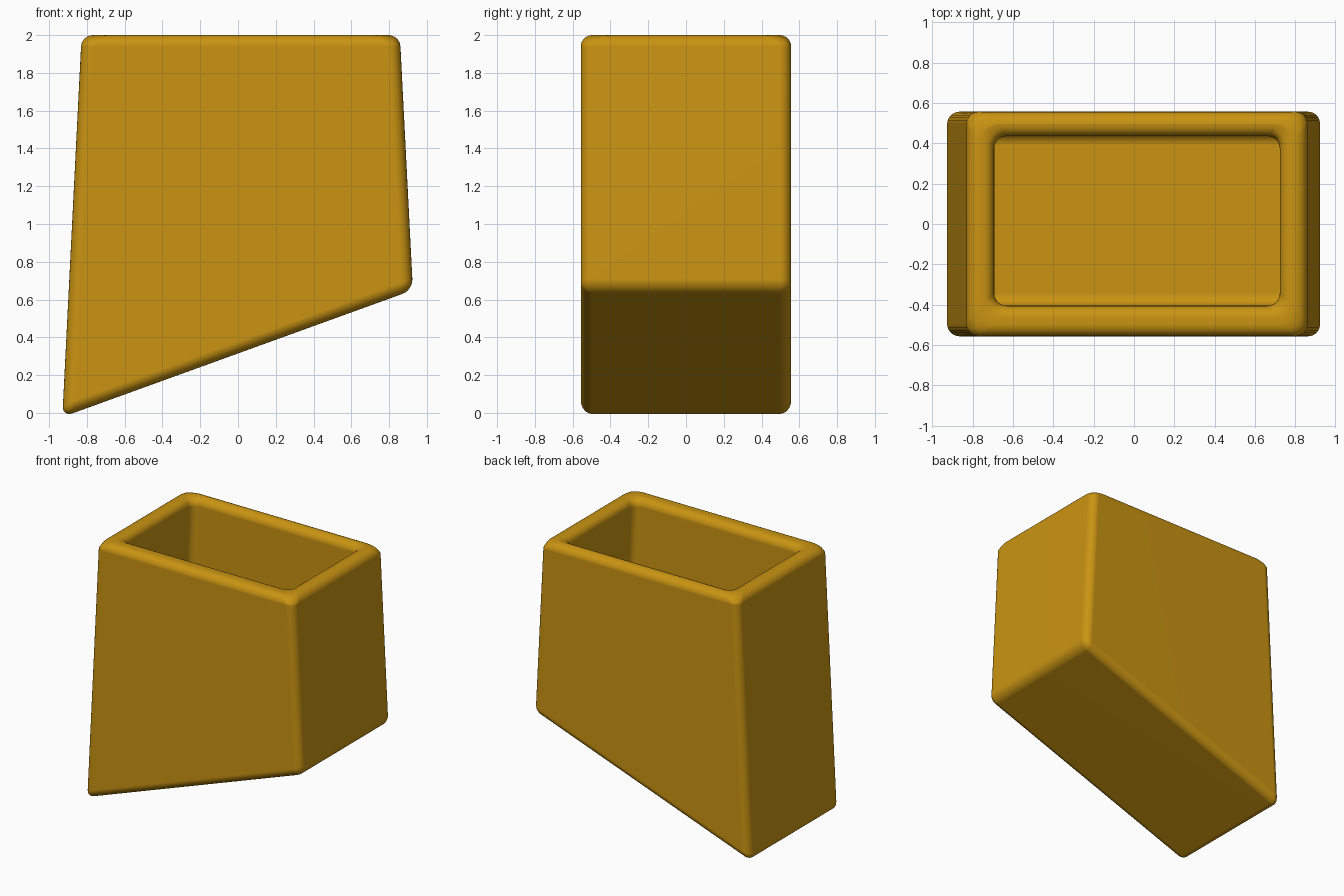
import bpy
import bmesh

if "Cube" in bpy.data.objects:
    bpy.data.objects.remove(bpy.data.objects["Cube"])

# Single ochre colour
ochre = bpy.data.materials.new("ochre")
ochre.diffuse_color = (0.59, 0.295, 0.006, 1)
ochre.use_nodes = True
ochre.node_tree.nodes["Principled BSDF"].inputs["Base Color"].default_value = ochre.diffuse_color

bm = bmesh.new()


def ring(left, right, front, back):
    """Four corners; left and right are (x, z) pairs."""
    return [bm.verts.new((x, y, z)) for (x, z), y in
            ((left, front), (right, front), (right, back), (left, back))]


def bridge(a, b):
    for i in range(4):
        j = (i + 1) % 4
        bm.faces.new((a[i], a[j], b[j], b[i]))


# Tapered outer shell with slanted base, then rim, then hollow
base = ring((-0.93, -0.022), (0.926, 0.65), -0.557, 0.557)
top = ring((-0.828, 2.0), (0.857, 2.0), -0.557, 0.557)
rim = ring((-0.69, 2.0), (0.72, 2.0), -0.405, 0.435)
floor = ring((-0.75, 0.80), (0.777, 0.80), -0.405, 0.45)
for a, b in ((base, top), (top, rim), (rim, floor)):
    bridge(a, b)
bm.faces.new(base[::-1])
bm.faces.new(floor)
bmesh.ops.recalc_face_normals(bm, faces=bm.faces)

# Rounded edges
bmesh.ops.bevel(bm, geom=list(bm.edges), offset=0.06, offset_type='OFFSET',
                segments=6, profile=0.5, affect='EDGES', clamp_overlap=True)
for f in bm.faces:
    f.smooth = True

mesh = bpy.data.meshes.new("slanted_container")
bm.to_mesh(mesh)
bm.free()
mesh.materials.append(ochre)
container = bpy.data.objects.new("slanted_container", mesh)
bpy.context.collection.objects.link(container)

# Keep the broad faces flat while the rounded edges shade smoothly
normals = container.modifiers.new("flat_walls", 'WEIGHTED_NORMAL')
normals.keep_sharp = True
